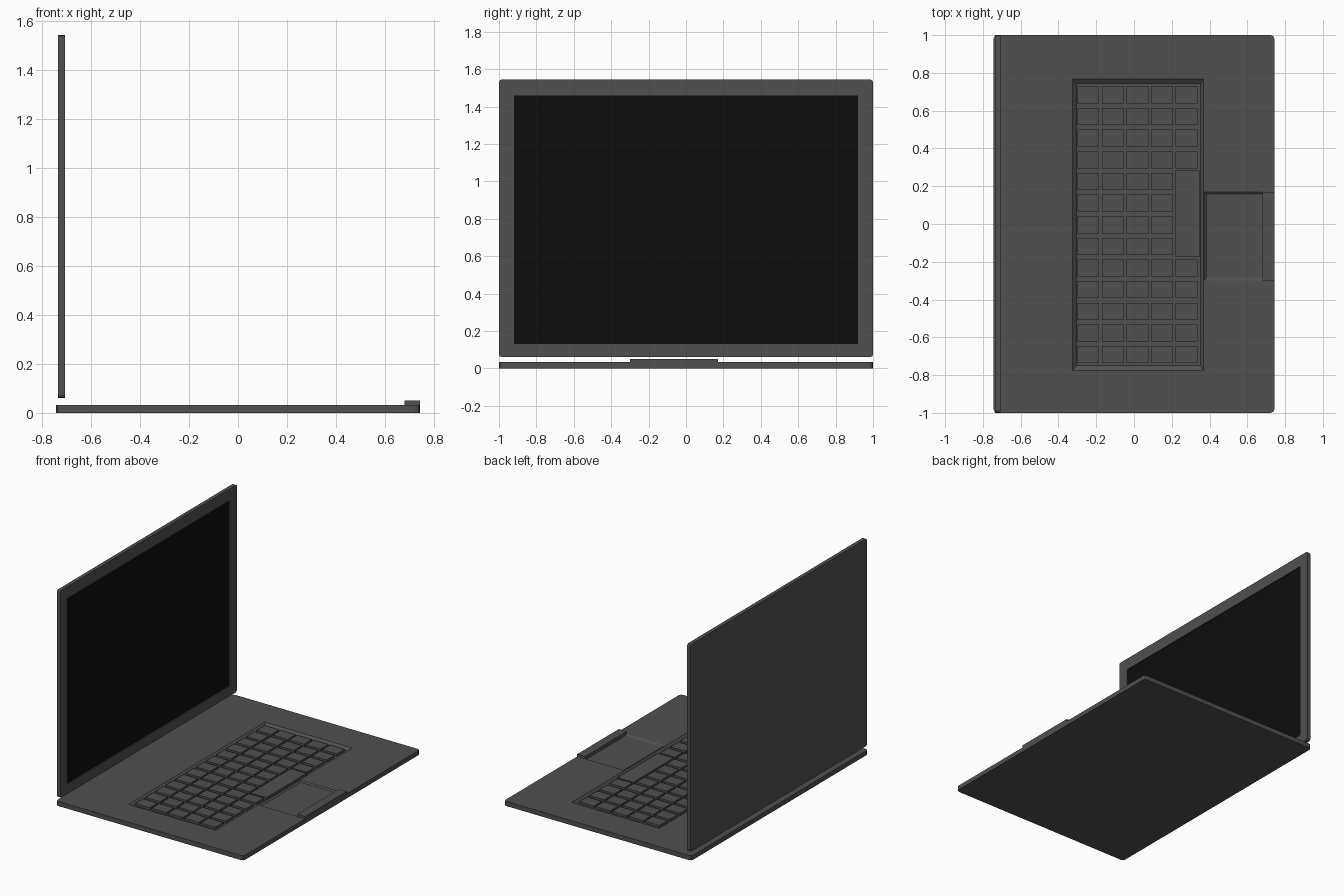
import bpy, bmesh
from mathutils import Vector

if "Cube" in bpy.data.objects:
    bpy.data.objects.remove(bpy.data.objects["Cube"])


def material(name, value):
    m = bpy.data.materials.new(name)
    m.diffuse_color = (value, value, value, 1)
    m.use_nodes = True
    m.node_tree.nodes["Principled BSDF"].inputs["Base Color"].default_value = m.diffuse_color
    return m


BODY = material("dark_grey", 0.08)
BLACK = material("screen_black", 0.004)


def add_object(name, bm, mat=None):
    bmesh.ops.recalc_face_normals(bm, faces=bm.faces)
    me = bpy.data.meshes.new(name)
    bm.to_mesh(me)
    bm.free()
    ob = bpy.data.objects.new(name, me)
    bpy.context.collection.objects.link(ob)
    if mat:
        me.materials.append(mat)
    return ob


def box_bm(x, y, z, bevel_axis=None, radius=0.02):
    """Box from ranges; edges along bevel_axis get rounded."""
    bm = bmesh.new()
    bmesh.ops.create_cube(bm, size=1)
    for v in bm.verts:
        v.co = Vector([r[0] if c < 0 else r[1] for c, r in zip(v.co, (x, y, z))])
    if bevel_axis is not None:
        edges = [e for e in bm.edges
                 if abs((e.verts[0].co - e.verts[1].co).normalized()[bevel_axis]) > 0.9]
        bmesh.ops.bevel(bm, geom=edges, offset=radius, segments=2, profile=0.5,
                        affect='EDGES')
    return bm


def cut_recess(target, name, x, y, floor, top, slope):
    """Cut a pit with sloping walls; slope = (x0, x1, y0, y1) insets at the floor."""
    bm = box_bm(x, y, (floor, top))
    for v in bm.verts:
        if v.co.z < (floor + top) / 2:
            v.co.x += slope[0] if v.co.x < sum(x) / 2 else -slope[1]
            v.co.y += slope[2] if v.co.y < sum(y) / 2 else -slope[3]
    cutter = add_object(name, bm)
    cutter.hide_render = True
    cutter.hide_set(True)
    mod = target.modifiers.new(name, 'BOOLEAN')
    mod.operation = 'DIFFERENCE'
    mod.solver = 'EXACT'
    mod.object = cutter


TOP = 0.033

# Base slab with keyboard well and touchpad recess
base = add_object("base", box_bm((-0.743, 0.743), (-1, 1), (0, TOP), 2), BODY)
cut_recess(base, "keyboard_well_cutter", (-0.325, 0.368), (-0.775, 0.768),
           0.015, TOP + 0.0005, (0.02, 0.015, 0.025, 0.025))
cut_recess(base, "touchpad_cutter", (0.373, 0.68), (-0.30, 0.17),
           0.025, TOP + 0.0005, (0.012, 0, 0.018, 0.012))

# Latch strip at the front of the touchpad
add_object("touchpad_button", box_bm((0.68, 0.743), (-0.30, 0.17), (TOP - 0.003, 0.05)), BODY)

# Keys: five rows of thirteen, the last one holding the space bar
PITCH_X, PITCH_Y = 0.13, 0.1145


def tapered_key(name, cx, cy, hx, hy):
    bm = box_bm((cx - hx, cx + hx), (cy - hy, cy + hy), (0.014, 0.031))
    add_object(name, bm, BODY)


for row in range(5):
    for col in range(13):
        if row == 4 and 4 <= col <= 7:
            continue
        tapered_key(f"key_{row}_{col}", -0.242 + row * PITCH_X, 0.683 - col * PITCH_Y,
                    0.058, 0.045)
tapered_key("space_bar", 0.283, 0.054, 0.063, 0.228)

# Lid: upright frame with the display recess inset on its front face
LID_FRONT = -0.708
bm = box_bm((-0.735, LID_FRONT), (-1, 1), (0.06, 1.545), 0, 0.015)
lid = add_object("lid", bm, BODY)
cutter = add_object("display_cutter",
                    box_bm((LID_FRONT - 0.010, LID_FRONT + 0.01), (-0.92, 0.92), (0.13, 1.46)))
cutter.hide_render = True
cutter.hide_set(True)
mod = lid.modifiers.new("display_recess", 'BOOLEAN')
mod.operation = 'DIFFERENCE'
mod.solver = 'EXACT'
mod.object = cutter

# Display panel inside the recess
add_object("display", box_bm((LID_FRONT - 0.014, LID_FRONT - 0.007),
                             (-0.92, 0.92), (0.13, 1.46)), BLACK)
